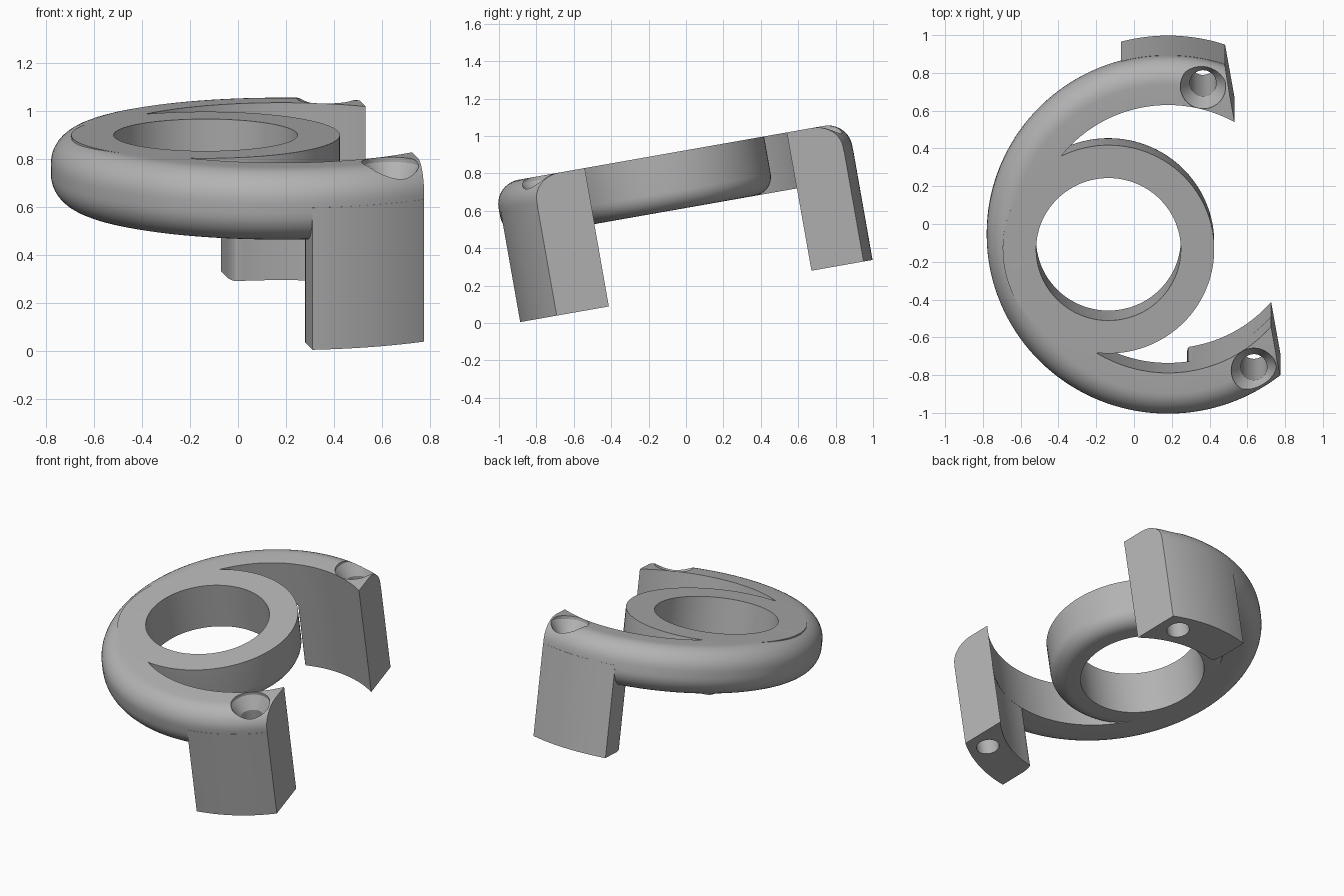
import bpy, bmesh
from math import sin, cos, acos, pi, radians
from mathutils import Matrix

if "Cube" in bpy.data.objects:
    bpy.data.objects.remove(bpy.data.objects["Cube"])

BASE, LOW, TOP = 0.159, 0.606, 0.91     # leg foot, ring underside, ring top
INNER, OUTER = 0.72, 0.96               # large ring radii
END = 0.456                             # flat cut across the open ends

grey = bpy.data.materials.new("plain grey")
grey.use_nodes = True
grey.diffuse_color = (0.45, 0.45, 0.45, 1)
grey.node_tree.nodes["Principled BSDF"].inputs["Base Color"].default_value = grey.diffuse_color


def make(name, bm):
    bmesh.ops.remove_doubles(bm, verts=bm.verts, dist=1e-5)
    bmesh.ops.recalc_face_normals(bm, faces=bm.faces)
    mesh = bpy.data.meshes.new(name)
    bm.to_mesh(mesh)
    bm.free()
    mesh.materials.append(grey)
    obj = bpy.data.objects.new(name, mesh)
    bpy.context.collection.objects.link(obj)
    return obj


def arc(cx, cy, r, a0, a1, n):
    angles = [a0 + (a1 - a0) * i / n for i in range(n + 1)]
    return [(cx + r * cos(a), cy + r * sin(a)) for a in angles]


def lathe(name, profile, centre, steps):
    bm = bmesh.new()
    verts = [bm.verts.new((r, 0, z)) for r, z in profile]
    edges = [bm.edges.new((v, verts[i - 1])) for i, v in enumerate(verts)]
    bmesh.ops.spin(bm, geom=verts + edges, cent=(0, 0, 0), axis=(0, 0, 1),
                   angle=2 * pi, steps=steps, use_merge=True)
    bmesh.ops.translate(bm, verts=bm.verts, vec=(*centre, 0))
    return make(name, bm)


def leg(name, start, side):
    # Curved block following the ring, with a rounded inner corner
    r_out, r_in, reach = OUTER + 0.001, INNER + 0.001, END + 0.06
    outline = arc(0, 0, r_out, acos(reach / r_out), acos(start / r_out), 24)
    outline += arc(0, 0, r_in, acos(start / r_in), acos(reach / r_in), 24)
    bm = bmesh.new()
    face = bm.faces.new([bm.verts.new((x, side * y, BASE)) for x, y in outline])
    corner = face.verts[25].co.copy()
    up = bmesh.ops.extrude_face_region(bm, geom=[face])["geom"]
    bmesh.ops.translate(bm, vec=(0, 0, 0.76 - BASE),
                        verts=[v for v in up if isinstance(v, bmesh.types.BMVert)])
    edge = [e for e in bm.edges
            if all((v.co - corner).xy.length < 1e-4 for v in e.verts)]
    bmesh.ops.recalc_face_normals(bm, faces=bm.faces)
    bmesh.ops.bevel(bm, geom=edge, offset=0.09, segments=8, profile=0.5,
                    affect='EDGES', clamp_overlap=False)
    return make(name, bm)


def combine(target, other, operation):
    mod = target.modifiers.new(operation.lower(), 'BOOLEAN')
    mod.operation, mod.solver, mod.object = operation, 'EXACT', other
    bpy.context.view_layer.objects.active = target
    bpy.ops.object.modifier_apply(modifier=mod.name)
    bpy.data.objects.remove(other)


# Large ring, rounded on its outer edges
f = 0.13
ring_profile = [(INNER, TOP), (INNER, LOW)]
ring_profile += arc(OUTER - f, LOW + f, f, -pi / 2, 0, 10)
ring_profile += arc(OUTER - f, TOP - f, f, 0, pi / 2, 10)
body = lathe("clamp_ring_bracket", ring_profile, (0, 0), 144)

# Eye ring, rounded underneath
g = 0.1
eye_profile = [(0.383, TOP), (0.383, LOW)]
eye_profile += arc(0.56 - g, LOW + g, g, -pi / 2, 0, 8) + [(0.56, TOP)]
combine(body, lathe("eye_ring", eye_profile, (-0.32, 0), 96), 'UNION')

# Legs
combine(body, leg("front_leg", -0.037, -1), 'UNION')
combine(body, leg("back_leg", -0.085, 1), 'UNION')

# Flat end cut
bm = bmesh.new()
bmesh.ops.create_cube(bm, size=3, matrix=Matrix.Translation((END + 1.5, 0, 0)))
combine(body, make("end_cutter", bm), 'DIFFERENCE')

# Countersunk screw holes
for side in (-1, 1):
    hole = [(0, 0), (0.07, 0), (0.07, 0.81), (0.12, 0.89), (0.12, 1.1), (0, 1.1)]
    bm = bmesh.new()
    verts = [bm.verts.new((r, 0, z)) for r, z in hole]
    edges = [bm.edges.new(pair) for pair in zip(verts, verts[1:])]
    bmesh.ops.spin(bm, geom=verts + edges, cent=(0, 0, 0), axis=(0, 0, 1),
                   angle=2 * pi, steps=40)
    bmesh.ops.translate(bm, verts=bm.verts, vec=(0.325, side * 0.775, 0))
    combine(body, make("hole_cutter", bm), 'DIFFERENCE')

# Turn and tilt into place
body.data.transform(Matrix.Rotation(radians(10), 4, 'X')
                    @ Matrix.Translation((0.18, 0.08, 0))
                    @ Matrix.Rotation(radians(10), 4, 'Z'))
bpy.ops.object.select_all(action='DESELECT')
body.select_set(True)
bpy.context.view_layer.objects.active = body
bpy.ops.object.shade_smooth_by_angle(angle=radians(30))
